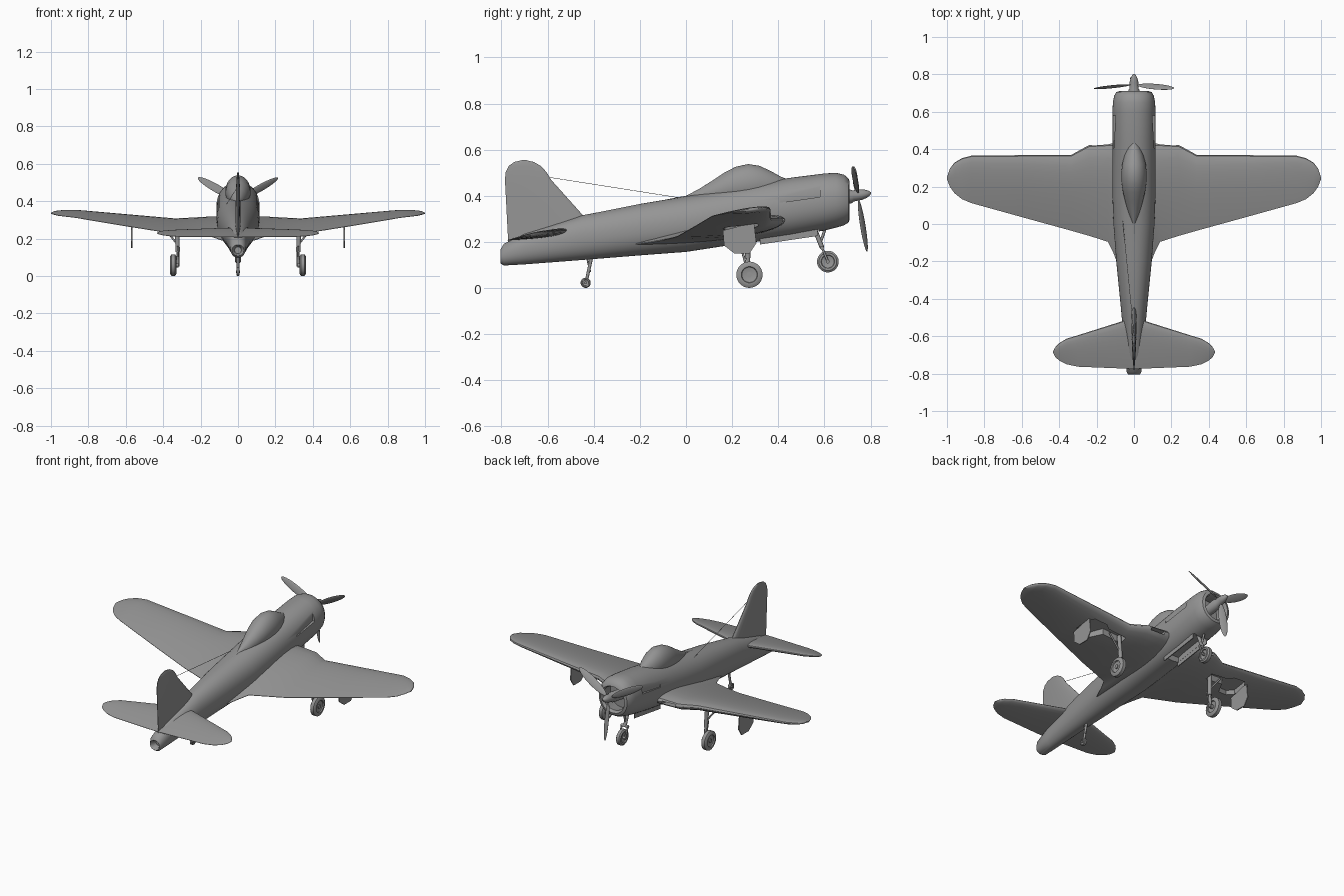
import bpy, bmesh, math
from mathutils import Matrix, Vector

cube = bpy.data.objects.get("Cube")
if cube:
    bpy.data.objects.remove(cube, do_unlink=True)

grey = bpy.data.materials.new("airframe_grey")
grey.use_nodes = True
grey.diffuse_color = (0.3, 0.3, 0.3, 1)
grey.node_tree.nodes["Principled BSDF"].inputs["Base Color"].default_value = (0.3, 0.3, 0.3, 1)
parts = []


def finish(name, bm):
    bmesh.ops.recalc_face_normals(bm, faces=bm.faces)
    mesh = bpy.data.meshes.new(name)
    bm.to_mesh(mesh)
    bm.free()
    mesh.materials.append(grey)
    ob = bpy.data.objects.new(name, mesh)
    bpy.context.collection.objects.link(ob)
    parts.append(ob)
    return ob


def loft(name, rings):
    """Skin a closed solid over rings with equal point counts."""
    bm = bmesh.new()
    rows = [[bm.verts.new(p) for p in ring] for ring in rings]
    n = len(rows[0])
    for a, b in zip(rows, rows[1:]):
        for i in range(n):
            j = (i + 1) % n
            bm.faces.new((a[i], a[j], b[j], b[i]))
    bm.faces.new(rows[0])
    bm.faces.new(rows[-1])
    return finish(name, bm)


def body(name, sections, power=2.0, n=40):
    """Sections are (y, bottom, top, half width)."""
    def bend(v):
        return math.copysign(abs(v) ** (2 / power), v)
    rings = []
    for y, lo, hi, w in sections:
        ring = []
        for i in range(n):
            a = math.tau * i / n
            ring.append((w * bend(math.cos(a)), y, (lo + hi) / 2 + (hi - lo) / 2 * bend(math.sin(a))))
        rings.append(ring)
    return loft(name, rings)


def foil(name, stations, upright=False, n=12):
    """Stations are (span, lead y, lead z, trail y, trail z, thickness)."""
    if not upright:
        stations = [(-s[0], *s[1:]) for s in reversed(stations[1:])] + stations
    rings = []
    for s, ly, lz, ty, tz, t in stations:
        upper, lower = [], []
        for i in range(n + 1):
            c = (1 - math.cos(math.pi * i / n)) / 2
            h = t * (1.48 * math.sqrt(c) - 0.63 * c - 1.758 * c**2 + 1.422 * c**3 - 0.508 * c**4)
            h += 0.0008
            y, z = ly + (ty - ly) * c, lz + (tz - lz) * c
            upper.append((h, y, s) if upright else (s, y, z + h))
            lower.append((-h, y, s) if upright else (s, y, z - h))
        rings.append(upper + lower[::-1])
    return loft(name, rings)


def rod(name, a, b, r, n=12):
    a, b = Vector(a), Vector(b)
    turn = (b - a).to_track_quat('Z', 'Y')
    circle = [turn @ Vector((r * math.cos(math.tau * i / n), r * math.sin(math.tau * i / n), 0)) for i in range(n)]
    return loft(name, [[a + p for p in circle], [b + p for p in circle]])


def wheel(name, centre, r, w, n=28):
    profile = [(-.5, .5), (-.6, .58), (-1, .62), (-1, .82), (-.6, 1), (.6, 1), (1, .82), (1, .62), (.6, .58), (.5, .5)]
    cx, cy, cz = centre
    return loft(name, [[(cx + w * px, cy + r * pr * math.cos(math.tau * i / n),
                         cz + r * pr * math.sin(math.tau * i / n)) for i in range(n)] for px, pr in profile])


def carve(ob, cutters):
    """Cut pockets and discard the cutters."""
    for c in cutters:
        c.hide_render = True
        mod = ob.modifiers.new("pocket", 'BOOLEAN')
        mod.operation, mod.solver, mod.object = 'DIFFERENCE', 'EXACT', c
    bpy.context.view_layer.update()
    graph = bpy.context.evaluated_depsgraph_get()
    mesh = bpy.data.meshes.new_from_object(ob.evaluated_get(graph))
    ob.modifiers.clear()
    ob.data = mesh
    for c in cutters:
        parts.remove(c)
        bpy.data.objects.remove(c, do_unlink=True)


# Fuselage with hollow cowl and tail pipe
fuselage = body("fuselage", [
    (-.765, .12, .155, .018), (-.80, .113, .162, .026), (-.805, .108, .167, .031),
    (-.79, .098, .192, .04), (-.7, .103, .235, .048), (-.45, .122, .315, .07),
    (-.2, .142, .365, .095), (0, .157, .398, .11), (.15, .18, .425, .115),
    (.3, .20, .452, .115), (.45, .222, .478, .115), (.6, .25, .497, .115),
    (.65, .262, .50, .113), (.685, .272, .492, .106), (.705, .285, .475, .095),
    (.71, .30, .46, .08), (.695, .312, .452, .072), (.62, .30, .46, .078)], 2.15, 48)
cuts = [loft("nose_well_cutter", [
    [(x, .33, .15), (x, .575, .15), (x, .575, .285), (x, .33, .245)] for x in (-.045, .045)])]
for side in (-1, 1):
    # Exhaust recess, deepest at its front
    cuts.append(loft("exhaust_cutter", [
        [(side * .2, .405, z), (side * .2, .58, z + .025), (side * .098, .58, z + .025), (side * .108, .405, z)]
        for z in (.37, .415)]))
carve(fuselage, cuts)

# Canopy and dorsal spine
body("canopy", [
    (0, .37, .40, .008), (.06, .36, .432, .03), (.12, .36, .47, .047), (.17, .36, .503, .059),
    (.215, .36, .526, .066), (.27, .36, .538, .068), (.32, .37, .53, .063), (.37, .38, .506, .05),
    (.41, .40, .484, .034), (.44, .43, .472, .012)])
rod("dorsal_spine", (0, -.48, .303), (0, .03, .399), .007)

# Wing with wheel wells and root intakes
wing = foil("wing", [
    (0, .43, .295, -.22, .19, .085), (.085, .43, .295, -.22, .19, .085),
    (.112, .43, .295, -.15, .20, .082), (.14, .428, .295, -.095, .21, .08),
    (.24, .422, .292, -.063, .217, .07), (.335, .37, .29, -.036, .225, .06),
    (.6, .368, .317, .037, .267, .046), (.87, .365, .345, .112, .312, .03),
    (.92, .352, .345, .133, .318, .026), (.96, .328, .343, .165, .323, .022),
    (.985, .295, .34, .20, .33, .015), (1, .25, .336, .24, .334, .004)])


def wing_mid(x, y):
    return .298 + .103 * (x - .335) - .155 * (.37 - y)


well = [(.31, .25), (.31, .30), (.43, .295), (.46, .315), (.54, .31), (.57, .275),
        (.57, .185), (.53, .16), (.47, .17), (.43, .245)]
cuts = []
for side in (-1, 1):
    cuts.append(loft("wheel_well_cutter", [
        [(side * x, y, .15) for x, y in well], [(side * x, y, wing_mid(x, y)) for x, y in well]]))
    cuts.append(loft("intake_cutter", [
        [(side * x, .37, .278), (side * x, .5, .285), (side * x, .5, .304), (side * x, .37, .296)]
        for x in (.135, .225)]))
carve(wing, cuts)

# Tail surfaces
foil("tailplane", [
    (0, -.50, .252, -.775, .208, .03), (.3, -.595, .243, -.763, .21, .022),
    (.36, -.613, .241, -.75, .213, .018), (.40, -.637, .238, -.73, .218, .014),
    (.422, -.66, .234, -.71, .223, .009), (.432, -.68, .23, -.688, .228, .003)])
foil("fin", [
    (.18, -.325, 0, -.77, 0, .032), (.47, -.585, 0, -.785, 0, .02), (.503, -.605, 0, -.782, 0, .016),
    (.53, -.63, 0, -.768, 0, .012), (.547, -.66, 0, -.745, 0, .008), (.555, -.695, 0, -.71, 0, .003)], True)
rod("antenna_wire", (0, -.59, .48), (-.06, .015, .385), .0012, 6)

# Propeller and spinner, tilted with the nose
hub = Matrix.Translation((0, .745, .403)) @ Matrix.Rotation(math.radians(9.3), 4, 'X')
for i in range(3):
    bm = bmesh.new()
    bmesh.ops.create_uvsphere(bm, u_segments=20, v_segments=14, radius=1, matrix=(
        hub @ Matrix.Rotation(math.radians(60 + 120 * i), 4, 'Y') @ Matrix.Translation((0, 0, .135))
        @ Matrix.Rotation(math.radians(28), 4, 'Z') @ Matrix.Diagonal((.023, .005, .113, 1))))
    finish("propeller_blade_%d" % (i + 1), bm)
spinner = [(-.12, .03), (-.03, .03), (-.02, .024), (.015, .023), (.035, .018), (.05, .011), (.058, .003)]
loft("spinner", [[hub @ Vector((r * math.cos(math.tau * i / 20), y, r * math.sin(math.tau * i / 20)))
                  for i in range(20)] for y, r in spinner])

# Main gear and doors on both sides
door = [(.16, .25), (.295, .285), (.305, .195), (.275, .15), (.21, .15), (.165, .185)]
nose_door = [(.32, .222), (.57, .264), (.57, .226), (.32, .189)]
for side, label in ((-1, "right"), (1, "left")):
    wheel(label + "_main_wheel", (side * .346, .275, .058), .057, .017)
    rod(label + "_main_leg", (side * .328, .262, .27), (side * .322, .268, .13), .012)
    rod(label + "_main_piston", (side * .322, .268, .14), (side * .322, .275, .05), .008)
    rod(label + "_main_axle", (side * .318, .275, .058), (side * .36, .275, .058), .012)
    rod(label + "_torque_link", (side * .322, .244, .16), (side * .322, .262, .09), .005)
    rod(label + "_side_brace", (side * .325, .265, .17), (side * .40, .265, .265), .005)
    loft(label + "_wheel_door", [[(side * x, y, z) for y, z in door] for x in (.565, .571)])
    loft(label + "_nose_door", [[(side * x, y, z) for y, z in nose_door] for x in (.046, .051)])
    rod(label + "_nose_fork", (side * .02, .59, .175), (side * .02, .615, .115), .005)

# Nose gear
wheel("nose_wheel", (0, .615, .115), .047, .015)
rod("nose_leg", (0, .55, .275), (0, .59, .175), .01)
rod("nose_brace", (0, .61, .275), (0, .582, .195), .006)
rod("nose_fork_crown", (-.024, .59, .175), (.024, .59, .175), .008)
rod("nose_axle", (-.024, .615, .115), (.024, .615, .115), .008)

# Tail bumper wheel
wheel("tail_wheel", (0, -.435, .023), .022, .009)
rod("tail_leg", (0, -.408, .14), (0, -.43, .04), .007)
rod("tail_brace", (0, -.43, .135), (0, -.415, .07), .004)
rod("tail_axle", (-.012, -.435, .023), (.012, -.435, .023), .006)

# Smooth shading with crisp edges
bpy.ops.object.select_all(action='DESELECT')
for ob in parts:
    ob.select_set(True)
bpy.context.view_layer.objects.active = fuselage
bpy.ops.object.shade_smooth_by_angle(angle=math.radians(35))
